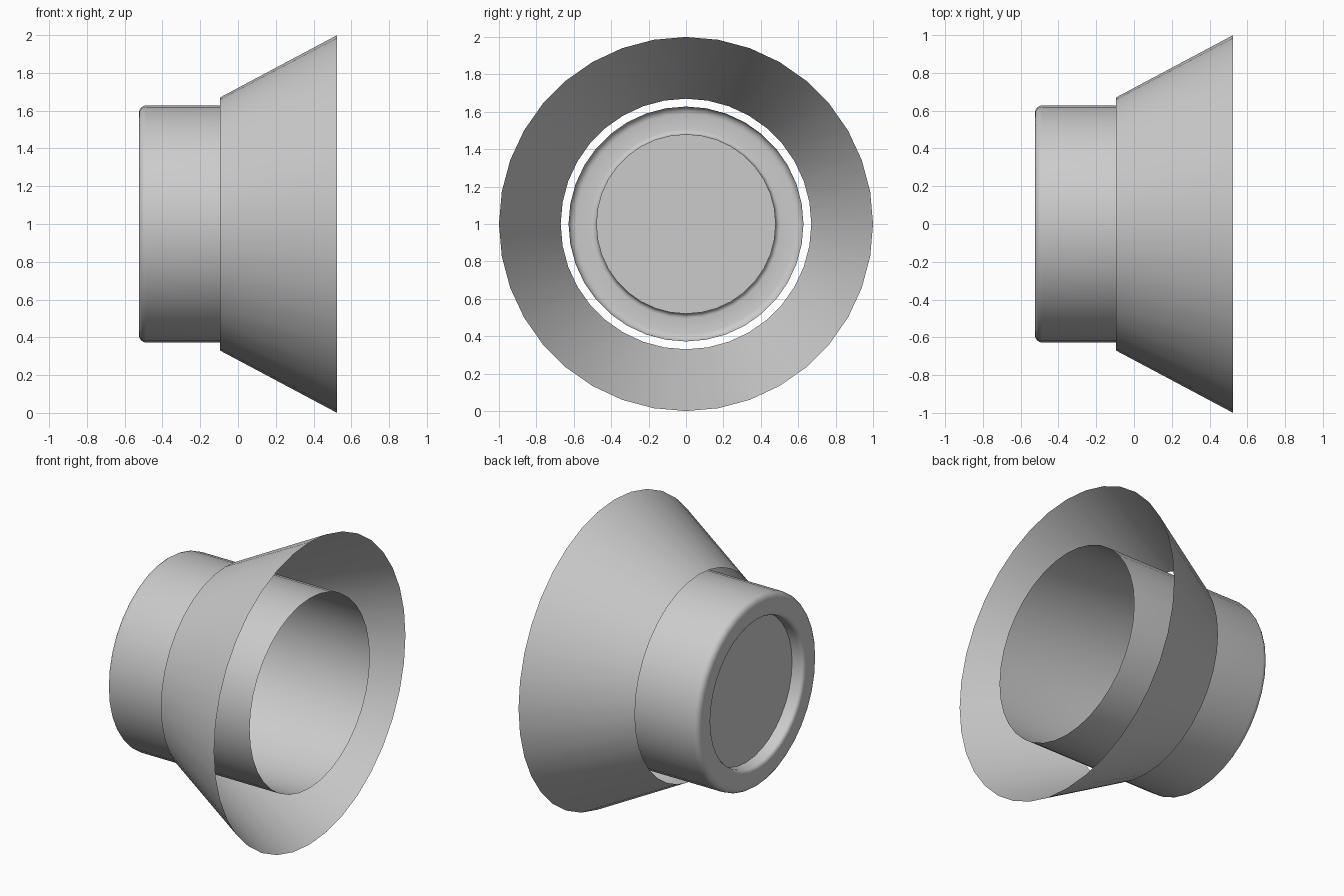
import bpy, bmesh, math

if "Cube" in bpy.data.objects:
    bpy.data.objects.remove(bpy.data.objects["Cube"])

SIDES = 36
AXIS_Z = 1.0


def lathe(name, profile, cap_start=False):
    """Revolve (x, radius) points around a horizontal axis along x."""
    bm = bmesh.new()
    rings = []
    for x, r in profile:
        ring = []
        for i in range(SIDES):
            a = 2 * math.pi * i / SIDES
            ring.append(bm.verts.new((x, r * math.sin(a), AXIS_Z + r * math.cos(a))))
        rings.append(ring)
    for a, b in zip(rings, rings[1:]):
        for i in range(SIDES):
            j = (i + 1) % SIDES
            bm.faces.new((a[i], b[i], b[j], a[j]))
    if cap_start:
        bm.faces.new(rings[0])
    bmesh.ops.recalc_face_normals(bm, faces=bm.faces)
    # Open shells: make the outer side face away from the axis
    bm.faces.ensure_lookup_table()
    probe = max(bm.faces, key=lambda f: f.calc_center_median().z)
    if probe.normal.z < 0:
        bmesh.ops.reverse_faces(bm, faces=bm.faces)
    mesh = bpy.data.meshes.new(name)
    bm.to_mesh(mesh)
    bm.free()
    obj = bpy.data.objects.new(name, mesh)
    bpy.context.collection.objects.link(obj)
    bpy.ops.object.select_all(action='DESELECT')
    obj.select_set(True)
    bpy.context.view_layer.objects.active = obj
    bpy.ops.object.shade_smooth_by_angle(angle=math.radians(40))
    return obj


def arc(cx, cr, size, start, end, steps=4):
    """Rounded corner in the (x, radius) plane, angles in degrees."""
    pts = []
    for k in range(steps + 1):
        a = math.radians(start + (end - start) * k / steps)
        pts.append((cx + size * math.cos(a), cr + size * math.sin(a)))
    return pts


# Cup: recessed base disc, rounded foot rim, straight thin wall, open mouth
cup_profile = [(-0.44, 0.48)]
cup_profile += arc(-0.50, 0.505, 0.025, 270, 180)
cup_profile += arc(-0.485, 0.588, 0.04, 180, 90)
cup_profile += [(0.525, 0.628)]
lathe("cup", cup_profile, cap_start=True)

# Flared collar: thin open cone around the cup
lathe("flared_collar", [(-0.095, 0.67), (0.525, 1.0)])
